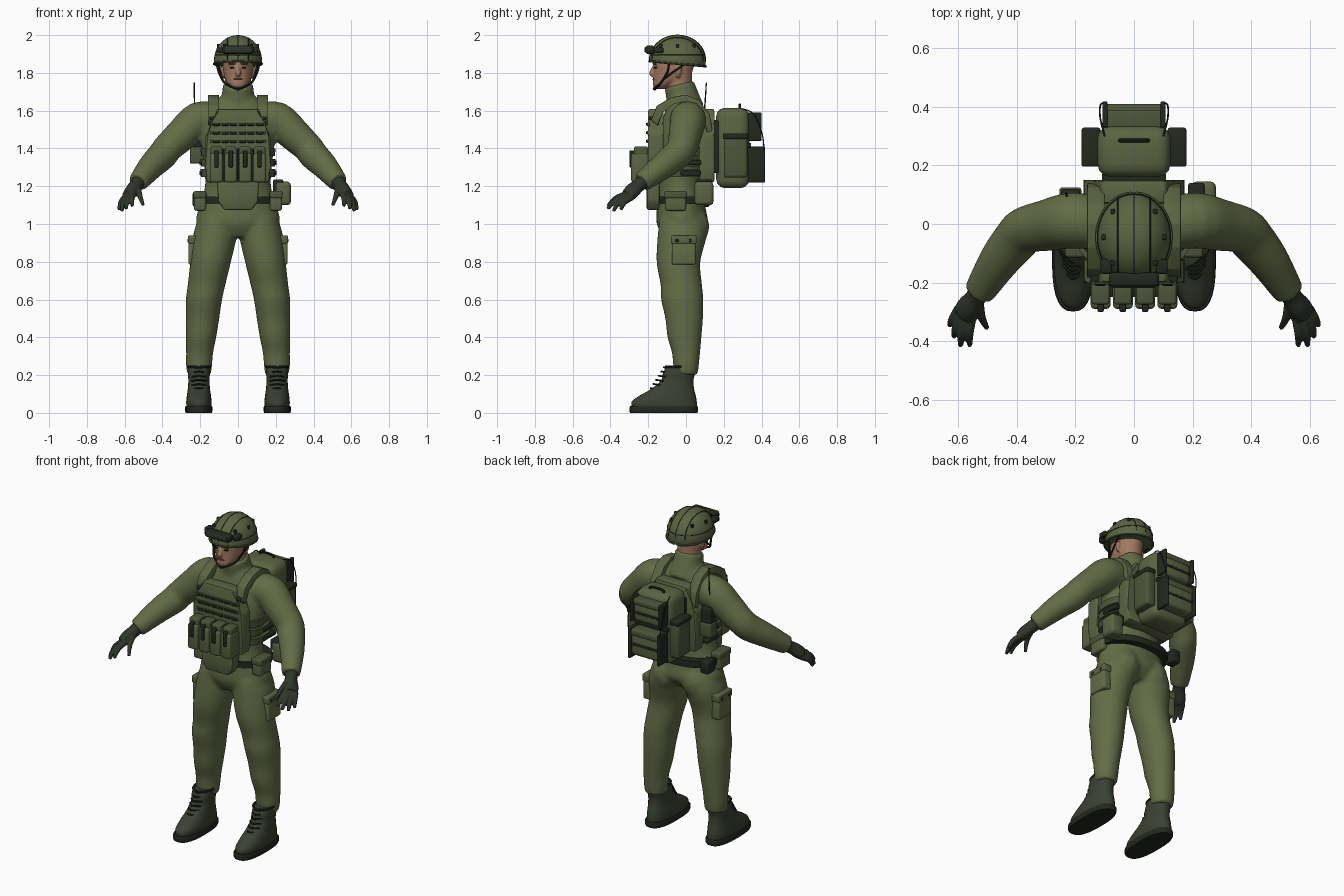
import bpy, bmesh
from math import sin, cos, pi, radians, copysign
from mathutils import Vector, Matrix

cube = bpy.data.objects.get("Cube")
if cube:
    bpy.data.objects.remove(cube, do_unlink=True)


def material(name, r, g, b):
    m = bpy.data.materials.new(name)
    m.use_nodes = True
    m.diffuse_color = (r, g, b, 1)
    bsdf = m.node_tree.nodes["Principled BSDF"]
    bsdf.inputs["Base Color"].default_value = (r, g, b, 1)
    bsdf.inputs["Roughness"].default_value = 0.8
    return m


CLOTH = material("olive cloth", .125, .15, .062)
GEAR = material("olive webbing gear", .105, .127, .055)
POUCH = material("dark olive pouch", .075, .092, .043)
STRAP = material("black green strap", .016, .021, .013)
GLOVE = material("dark green glove", .028, .037, .024)
BOOT = material("boot leather", .042, .053, .032)
SKIN = material("skin", .36, .19, .12)
BROW = material("brow and lips", .14, .06, .04)


def spline(rows, steps=4):
    """Catmull-Rom interpolation through rows of numbers."""
    out = []
    for i in range(len(rows) - 1):
        a, b, c, d = (rows[max(0, min(len(rows) - 1, i + k))] for k in (-1, 0, 1, 2))
        for s in range(steps):
            t = s / steps
            out.append([q + t * (r - p + t * (2 * p - 5 * q + 4 * r - s4 + t * (3 * (q - r) + s4 - p))) / 2
                        for p, q, r, s4 in zip(a, b, c, d)])
            out[-1] = [q + (v - q) for v, q in zip(out[-1], b)]
    return out + [list(rows[-1])]


def skin_rings(bm, rings):
    loops = [[bm.verts.new(p) for p in ring] for ring in rings]
    n = len(loops[0])
    for lo, hi in zip(loops, loops[1:]):
        for i in range(n):
            bm.faces.new((lo[i], lo[(i + 1) % n], hi[(i + 1) % n], hi[i]))
    bm.faces.new(loops[0][::-1])
    bm.faces.new(loops[-1])


def stack(bm, rows, power=2.0, steps=4, n=28):
    """Horizontal superellipse sections: z, centre x, centre y, half width, half depth."""
    def bend(v):
        return copysign(abs(v) ** (2 / power), v)
    angles = [2 * pi * i / n for i in range(n)]
    skin_rings(bm, [[(x + rx * bend(cos(a)), y + ry * bend(sin(a)), z) for a in angles]
                    for z, x, y, rx, ry in spline(rows, steps)])


def tube(bm, rows, steps=4, n=12):
    """Round sections across a path: x, y, z, radius."""
    rows = spline(rows, steps)
    pts = [Vector(r[:3]) for r in rows]
    span = pts[-1] - pts[0]
    ref = Vector((0, 0, 0))
    ref[min(range(3), key=lambda k: abs(span[k]))] = 1
    rings = []
    for i, row in enumerate(rows):
        t = pts[min(i + 1, len(pts) - 1)] - pts[max(i - 1, 0)]
        u = t.cross(ref).normalized()
        v = t.cross(u).normalized()
        rings.append([pts[i] + row[3] * (u * cos(2 * pi * k / n) + v * sin(2 * pi * k / n)) for k in range(n)])
    skin_rings(bm, rings)


def finish(name, bm, mat, mirror=False, voxel=0, relax=0):
    bmesh.ops.recalc_face_normals(bm, faces=bm.faces)
    me = bpy.data.meshes.new(name)
    bm.to_mesh(me)
    bm.free()
    me.materials.append(mat)
    me.shade_smooth()
    me.set_sharp_from_angle(angle=radians(42))
    ob = bpy.data.objects.new(name, me)
    bpy.context.collection.objects.link(ob)
    if mirror:
        ob.modifiers.new("Mirror", 'MIRROR').use_mirror_merge = False
    if voxel:
        r = ob.modifiers.new("Remesh", 'REMESH')
        r.mode, r.voxel_size, r.use_smooth_shade = 'VOXEL', voxel, True
        s = ob.modifiers.new("Smooth", 'SMOOTH')
        s.factor, s.iterations = .5, relax
    return ob


def boxes(name, mat, items, bevel=.008, mirror=False):
    """Bevelled boxes, each given as x0, x1, y0, y1, z0, z1."""
    bm = bmesh.new()
    for x0, x1, y0, y1, z0, z1 in items:
        place = Matrix.Translation(((x0 + x1) / 2, (y0 + y1) / 2, (z0 + z1) / 2))
        size = Matrix.Diagonal((x1 - x0, y1 - y0, z1 - z0, 1))
        bmesh.ops.create_cube(bm, size=1, matrix=place @ size)
    bmesh.ops.bevel(bm, geom=bm.edges[:], offset=bevel, segments=3, profile=.5, affect='EDGES', clamp_overlap=True)
    return finish(name, bm, mat, mirror)


def prism(name, mat, outline, lo, hi, axis, bevel=.006, mirror=False):
    """Outline in the two other axes, extruded from lo to hi along axis."""
    bm = bmesh.new()
    skin_rings(bm, [[(d, *p) if axis == 'x' else (p[0], d, p[1]) for p in outline] for d in (lo, hi)])
    bmesh.ops.bevel(bm, geom=bm.edges[:], offset=bevel, segments=2, profile=.5, affect='EDGES', clamp_overlap=True)
    return finish(name, bm, mat, mirror)


def tubes(name, mat, paths, mirror=False):
    bm = bmesh.new()
    for p in paths:
        tube(bm, p, n=8)
    return finish(name, bm, mat, mirror)


# Uniform: torso, collar, legs and sleeves fused into one skin
bm = bmesh.new()
stack(bm, [(.93, 0, -.03, .1, .09), (1, 0, -.02, .215, .135), (1.08, 0, -.025, .21, .13), (1.2, 0, -.03, .175, .12),
           (1.35, 0, -.03, .185, .125), (1.5, 0, -.02, .2, .12), (1.6, 0, -.015, .165, .095), (1.67, 0, -.02, .1, .075)])
tube(bm, [(0, 0, 1.6, .1), (0, -.018, 1.67, .088), (0, -.036, 1.74, .08)], n=24)
for s in (1, -1):
    stack(bm, [(z, s * x, y, rx, ry) for z, x, y, rx, ry in [
        (1.03, .11, -.02, .1, .12), (.94, .122, -.02, .116, .13), (.8, .145, -.04, .108, .116), (.68, .166, -.025, .1, .11),
        (.6, .18, -.02, .096, .112), (.5, .188, -.01, .089, .1), (.4, .196, -.008, .081, .09), (.32, .203, 0, .072, .075),
        (.25, .206, 0, .069, .068), (.2, .206, 0, .062, .062)]])
    tube(bm, [(s * x, y, z, r) for x, y, z, r in [
        (.12, 0, 1.55, .09), (.21, .012, 1.55, .096), (.3, -.005, 1.47, .088), (.37, -.02, 1.405, .08),
        (.4, -.05, 1.365, .079), (.46, -.125, 1.305, .07), (.53, -.235, 1.22, .053)]], n=24)
    # Buttock and trouser folds
    tube(bm, [(s * .06, .01, 1.07, .07), (s * .1, .035, .99, .09), (s * .12, .015, .91, .075)])
finish("uniform", bm, CLOTH, voxel=.011, relax=6)

# Gloves
bm = bmesh.new()
tube(bm, [(.522, -.22, 1.23, .04), (.54, -.25, 1.205, .036), (.56, -.285, 1.18, .036), (.575, -.315, 1.155, .03)])
tube(bm, [(.545, -.25, 1.2, .03), (.575, -.28, 1.165, .031), (.59, -.3, 1.145, .026)])
for base, tip in [((.552, -.31, 1.16), (.56, -.415, 1.095)), ((.572, -.315, 1.15), (.592, -.415, 1.08)),
                  ((.588, -.305, 1.143), (.615, -.385, 1.068)), ((.597, -.287, 1.14), (.63, -.345, 1.075)),
                  ((.53, -.25, 1.2), (.502, -.355, 1.1))]:
    a, b = Vector(base), Vector(tip)
    mid = a.lerp(b, .5) + Vector((.006, -.01, .008))
    tube(bm, [(*a, .017), (*mid, .015), (*b, .009)])
finish("gloves", bm, GLOVE, True, .005, 2)

# Boots with soles, laces and cuff
bm = bmesh.new()
stack(bm, [(.03, .207, -.115, .066, .172), (.06, .207, -.115, .067, .172), (.09, .207, -.098, .064, .15),
           (.125, .207, -.072, .059, .115), (.17, .207, -.047, .056, .086), (.21, .207, -.038, .058, .084),
           (.245, .207, -.035, .056, .07)], 2.3)
finish("boots", bm, BOOT, True)
bm = bmesh.new()
stack(bm, [(0, .208, -.118, .069, .178), (.008, .208, -.118, .072, .181), (.03, .208, -.118, .072, .181),
           (.036, .208, -.118, .069, .177)], 2.6, 1)
finish("soles", bm, STRAP, True)
laces = []
for i in range(6):
    z, y = .125 + .022 * i, -.185 + .014 * i
    laces.append([(.17, y + .035, z, .005), (.207, y - .002, z + .006, .005), (.244, y + .035, z, .005)])
laces.append([(.207 + .058 * cos(a), -.036 + .072 * sin(a), .245, .007) for a in [pi * k / 4 for k in range(9)]])
tubes("boot_laces", STRAP, laces, True)

# Head: skull, neck, nose and ears
bm = bmesh.new()
stack(bm, [(1.715, 0, -.135, .028, .03), (1.735, 0, -.12, .05, .055), (1.765, 0, -.09, .068, .084),
           (1.8, 0, -.072, .076, .1), (1.84, 0, -.064, .08, .108), (1.9, 0, -.06, .08, .108)])
tube(bm, [(0, -.025, 1.68, .07), (0, -.035, 1.75, .068), (0, -.04, 1.82, .075)], n=20)
tube(bm, [(0, -.165, 1.84, .009), (0, -.176, 1.815, .012), (0, -.18, 1.795, .015), (0, -.17, 1.788, .01)])
for s in (1, -1):
    tube(bm, [(s * .079, -.045, 1.775, .008), (s * .084, -.04, 1.8, .014), (s * .086, -.035, 1.83, .014)])
    tube(bm, [(s * .012, -.165, 1.85, .01), (s * .05, -.15, 1.85, .01)])
finish("head", bm, SKIN, voxel=.006, relax=3)
boxes("brows", BROW, [(.014, .05, -.178, -.15, 1.845, 1.852)], .003, True)
boxes("eyes", STRAP, [(.021, .043, -.172, -.15, 1.824, 1.832)], .003, True)
boxes("lips", BROW, [(-.024, .024, -.177, -.15, 1.762, 1.769)], .003)

# Helmet dome, rim, seams and vents
def dome(a, b, grow=1.0):
    return (.127 * grow * cos(a) * cos(b), -.045 + .15 * grow * sin(a) * cos(b), 1.865 + .135 * grow * sin(b))


bm = bmesh.new()
bmesh.ops.create_uvsphere(bm, u_segments=40, v_segments=24, radius=1,
                          matrix=Matrix.Translation((0, -.045, 1.865)) @ Matrix.Diagonal((.127, .15, .135, 1)))
cut = bmesh.ops.bisect_plane(bm, geom=bm.verts[:] + bm.edges[:] + bm.faces[:], plane_co=(0, -.045, 1.848),
                             plane_no=(0, .09, 1), clear_inner=True)
bmesh.ops.contextual_create(bm, geom=[e for e in cut["geom_cut"] if isinstance(e, bmesh.types.BMEdge)])
finish("helmet", bm, GEAR)
around = [2 * pi * k / 24 for k in range(25)]
tubes("helmet_rim", POUCH, [[(.127 * cos(a), -.045 + .15 * sin(a), 1.848 - .0135 * sin(a), .006) for a in around]])
seams = [[(*dome(a, .22), .0022) for a in around]]
for x in (-.055, 0, .055):
    w = (1 - (x / .127) ** 2) ** .5
    seams.append([(x, -.045 - .15 * w * cos(t), 1.865 + .135 * w * sin(t), .0022) for t in [pi * k / 12 for k in range(13)]])
tubes("helmet_seams", STRAP, seams)
vents = []
for a in (-.8, 0, .8):
    x, y, z = dome(a, .62)
    vents.append((x - .008, x + .008, y - .009, y + .009, z - .01, z + .01))
boxes("helmet_vents", STRAP, vents, .004, True)
boxes("goggles", STRAP, [(-.085, .085, -.215, -.165, 1.9, 1.945)], .014)
boxes("goggle_lens", GLOVE, [(-.072, .072, -.219, -.19, 1.907, 1.938)], .006)
boxes("goggle_mounts", STRAP, [(.075, .115, -.17, -.12, 1.905, 1.935)], .008, True)
tubes("chin_strap", STRAP, [[(.113, -.09, 1.85, .006), (.1, -.1, 1.8, .006), (.068, -.135, 1.745, .006), (0, -.168, 1.715, .009)],
                            [(.105, 0, 1.85, .005), (.095, -.06, 1.81, .005), (.08, -.12, 1.765, .005)]], True)

# Plate carrier: front plate, back plate, shoulder straps and side bands
half = [(.165, 1.22), (.172, 1.3), (.172, 1.47), (.13, 1.53), (.11, 1.61)]
plate = half + [(-x, z) for x, z in reversed(half)]
prism("front_plate", GEAR, plate, -.2, -.12, 'y', .012)
prism("back_plate", GEAR, plate, .07, .15, 'y', .012)
over = [(-.185, 1.55), (-.155, 1.625), (-.08, 1.67), (0, 1.685), (.07, 1.655), (.125, 1.58), (.14, 1.5)]
prism("shoulder_straps", GEAR, over + [(y * .8, z - .03) for y, z in reversed(over)], .1, .16, 'x', .005, True)
boxes("strap_buckles", STRAP, [(.105, .15, -.197, -.17, 1.55, 1.57)], .005, True)
bm = bmesh.new()
for z in (1.25, 1.305, 1.36):
    stack(bm, [(z, 0, -.02, .195, .14), (z + .04, 0, -.02, .199, .14)], 2.6, 1)
finish("side_bands", bm, POUCH)
boxes("band_clips", STRAP, [(.17, .205, -.03, .08, z, z + .025) for z in (1.257, 1.312)], .006, True)
rows = [(x - .019, x + .019, -.211, -.19, z, z + .016)
        for z in (1.43, 1.475, 1.52) for x in [-.115 + .046 * k for k in range(6)]]
boxes("webbing_loops", STRAP, rows, .004)
boxes("webbing_rows", POUCH, [(-.145, .145, -.206, -.19, z, z + .02) for z in (1.428, 1.473, 1.518)], .003)

# Four magazine pouches with flaps and pull tabs
centres = (-.114, -.038, .038, .114)
boxes("magazine_pouches", GEAR, [(x - .034, x + .034, -.29, -.19, 1.22, 1.375) for x in centres], .014)
boxes("pouch_flaps", POUCH, [(x - .031, x + .031, -.275, -.2, 1.33, 1.41) for x in centres], .01)
boxes("pouch_tabs", STRAP, [(x - .011, x + .011, -.3, -.27, 1.3, 1.39) for x in centres], .005)
boxes("pouch_gaps", STRAP, [(x - .005, x + .005, -.25, -.19, 1.23, 1.4) for x in (-.076, 0, .076)], .003)

# Groin flap, hip belt and belt pouches
flap = [(.112, 1.225), (.105, 1.12), (.075, 1.075)]
prism("front_flap", GEAR, flap + [(-x, z) for x, z in reversed(flap)], -.208, -.14, 'y', .01)
bm = bmesh.new()
stack(bm, [(1.105, 0, -.005, .213, .147), (1.145, 0, -.005, .212, .147)], 2.2, 1)
finish("hip_belt", bm, STRAP)
boxes("hip_pouches", GEAR, [(.17, .232, -.11, 0, 1.07, 1.155)], .012, True)
boxes("hip_pouch_lids", POUCH, [(.168, .236, -.114, .004, 1.135, 1.175)], .01, True)
boxes("canteen_pouch", GEAR, [(.195, .28, .045, .145, 1.1, 1.225)], .02)
boxes("canteen_clip", STRAP, [(.185, .24, .05, .14, 1.17, 1.235)], .008)
boxes("small_rear_pouch", STRAP, [(-.24, -.18, .05, .125, 1.09, 1.17)], .012)

# Radio with antenna
boxes("radio", STRAP, [(-.25, -.185, .06, .12, 1.33, 1.5), (-.24, -.22, .08, .1, 1.48, 1.53)], .01)
boxes("radio_pouch", POUCH, [(-.255, -.18, .055, .125, 1.32, 1.41)], .01)
tubes("antenna", STRAP, [[(-.23, .09, 1.5, .006), (-.23, .098, 1.6, .004), (-.232, .108, 1.75, .003)]])

# Backpack with pockets, straps and carry handle
boxes("backpack", GEAR, [(-.125, .125, .16, .335, 1.19, 1.615)], .045)
boxes("pack_harness", STRAP, [(-.11, .11, .14, .175, 1.27, 1.55)], .008)
boxes("pack_side_pockets", POUCH, [(.11, .175, .2, .325, 1.245, 1.48)], .016, True)
boxes("pack_side_straps", STRAP, [(.115, .179, .196, .329, 1.45, 1.48)], .008, True)
boxes("pack_rear_pockets", GEAR, [(-.1, .1, .31, .405, 1.235, 1.39), (-.095, .095, .31, .385, 1.44, 1.57)], .022)
boxes("pocket_lids", POUCH, [(-.103, .103, .32, .41, 1.36, 1.4), (-.098, .098, .32, .39, 1.545, 1.58)], .01)
boxes("pack_cross_straps", STRAP, [(-.1, .1, .33, .409, 1.3, 1.315), (-.1, .1, .33, .39, 1.49, 1.505),
                                   (-.11, .11, .32, .345, 1.405, 1.43)], .004)
boxes("pack_buckles", STRAP, [(.09, .108, .33, .418, 1.22, 1.41), (.09, .108, .33, .4, 1.44, 1.59)], .005, True)
tubes("pack_cords", STRAP, [[(.1, .3, 1.61, .003), (.115, .36, 1.58, .003), (.115, .405, 1.47, .003), (.1, .415, 1.35, .003)]], True)
tubes("pack_handle", STRAP, [[(-.045, .285, 1.6, .007), (-.04, .285, 1.628, .007), (.04, .285, 1.628, .007), (.045, .285, 1.6, .007)]])

# Cargo pockets on the thighs
boxes("cargo_pockets", CLOTH, [(.205, .262, -.075, .05, .785, .91)], .01, True)
boxes("cargo_flaps", GEAR, [(.2, .265, -.08, .055, .895, .94)], .008, True)
boxes("cargo_buttons", STRAP, [(.25, .268, -.055, -.04, .905, .92), (.25, .268, .015, .03, .905, .92)], .003, True)
